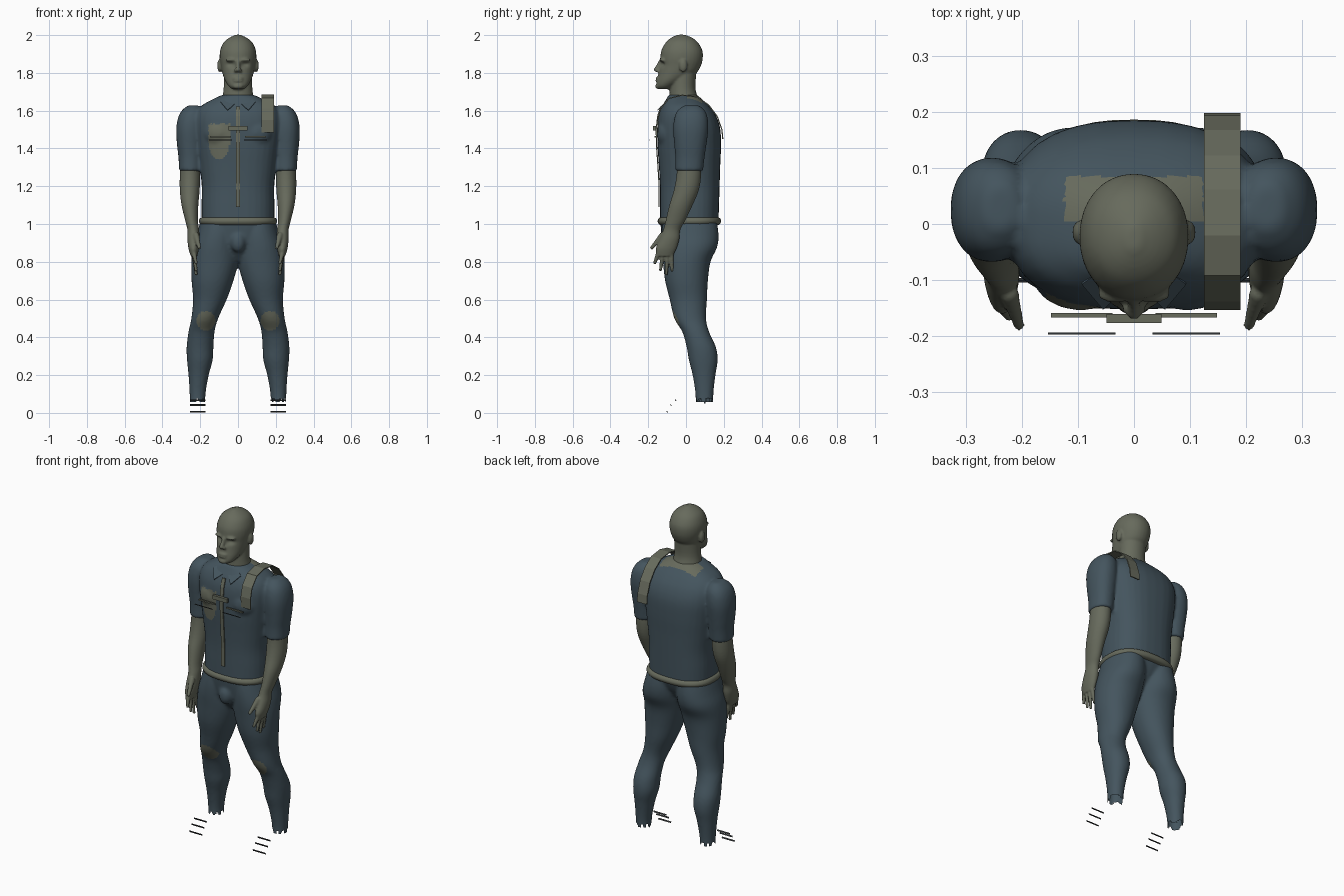
import bpy, bmesh, math
from mathutils import Matrix, Vector

if "Cube" in bpy.data.objects:
    bpy.data.objects.remove(bpy.data.objects["Cube"])


def material(name, rgb):
    m = bpy.data.materials.new(name)
    m.diffuse_color = (*rgb, 1)
    m.use_nodes = True
    m.node_tree.nodes["Principled BSDF"].inputs["Base Color"].default_value = m.diffuse_color
    return m


OLIVE = material("olive", (0.135, 0.145, 0.108))
BLUE = material("blue_grey", (0.058, 0.09, 0.112))
DARK = material("dark_cord", (0.03, 0.034, 0.036))


def spline(a, b, c, d, t):
    return 0.5 * (2 * b + (c - a) * t + (2 * a - 5 * b + 4 * c - d) * t * t
                  + (3 * b - a - 3 * c + d) * t ** 3)


def loft(bm, rings, power=2.0, sign=1, segs=32, steps=4):
    """Smooth closed body through horizontal sections (z, x0, x1, y0, y1)."""
    n, rows = len(rings), []
    for i in range(n - 1):
        quad = [rings[max(i - 1, 0)], rings[i], rings[i + 1], rings[min(i + 2, n - 1)]]
        for k in range(steps):
            rows.append([spline(*v, k / steps) for v in zip(*quad)])
    rows.append(rings[-1])
    loops = []
    for z, x0, x1, y0, y1 in rows:
        loop = []
        for k in range(segs):
            a = 2 * math.pi * k / segs
            c, s = math.cos(a), math.sin(a)
            px = math.copysign(abs(c) ** (2 / power), c) * (x1 - x0) / 2 + (x0 + x1) / 2
            py = math.copysign(abs(s) ** (2 / power), s) * (y1 - y0) / 2 + (y0 + y1) / 2
            loop.append(bm.verts.new((sign * px, py, z)))
        loops.append(loop)
    for p, q in zip(loops, loops[1:]):
        for k in range(segs):
            j = (k + 1) % segs
            bm.faces.new((p[k], p[j], q[j], q[k]))
    bm.faces.new(loops[0][::-1])
    bm.faces.new(loops[-1])


def ball(bm, centre, size):
    bmesh.ops.create_uvsphere(bm, u_segments=16, v_segments=10, radius=1,
                              matrix=Matrix.Translation(centre) @ Matrix.Diagonal((*size, 1)))


def finger(bm, p, q, r0, r1, count=9):
    for k in range(count):
        t = k / (count - 1)
        r = r0 + (r1 - r0) * t
        ball(bm, Vector(p).lerp(Vector(q), t), (r, r, r))


def finish(name, bm, mats, voxel=0, smooth=0, round_shade=True):
    """Make an object; optionally fuse its overlapping pieces into one skin."""
    bmesh.ops.recalc_face_normals(bm, faces=bm.faces[:])
    me = bpy.data.meshes.new(name)
    bm.to_mesh(me)
    bm.free()
    ob = bpy.data.objects.new(name, me)
    bpy.context.scene.collection.objects.link(ob)
    if voxel:
        mod = ob.modifiers.new("fuse", 'REMESH')
        mod.mode, mod.voxel_size = 'VOXEL', voxel
        mod = ob.modifiers.new("relax", 'SMOOTH')
        mod.factor, mod.iterations = 0.5, smooth
        dg = bpy.context.evaluated_depsgraph_get()
        me = bpy.data.meshes.new_from_object(ob.evaluated_get(dg))
        ob.modifiers.clear()
        ob.data = me
    me.materials.clear()
    for m in mats:
        me.materials.append(m)
    for p in me.polygons:
        p.use_smooth = round_shade
        p.material_index = 0
    return ob


def box(name, centre, size, mat, tilt=0):
    bm = bmesh.new()
    bmesh.ops.create_cube(bm, size=1, matrix=Matrix.Translation(centre)
                          @ Matrix.Rotation(tilt, 4, 'X') @ Matrix.Diagonal((*size, 1)))
    return finish(name, bm, [mat], round_shade=False)


def ribbon(name, path, x0, x1, thick, mat):
    """Flat band of constant width following (y, z) points."""
    bm = bmesh.new()
    rows = [[bm.verts.new((x, y, z)) for x in (x0, x1)] for y, z in path]
    for a, b in zip(rows, rows[1:]):
        bm.faces.new((a[0], a[1], b[1], b[0]))
    ob = finish(name, bm, [mat], round_shade=False)
    mod = ob.modifiers.new("thickness", 'SOLIDIFY')
    mod.thickness, mod.offset = thick, 0


# Head and neck
bm = bmesh.new()
loft(bm, [(z, -w, w, a, b) for z, w, a, b in [
    (1.60, .10, -.09, .09), (1.66, .085, -.088, .066), (1.72, .076, -.085, .05), (1.80, .075, -.08, .055)]])
loft(bm, [(z, -w, w, a, b) for z, w, a, b in [
    (1.714, .03, -.148, -.08), (1.73, .05, -.157, -.06), (1.76, .069, -.153, -.01),
    (1.80, .083, -.145, .055), (1.84, .091, -.138, .08), (1.88, .097, -.136, .089),
    (1.92, .094, -.13, .086), (1.96, .077, -.108, .064), (1.985, .048, -.08, .034),
    (2.002, .012, -.045, -.005)]], power=2.1)
finger(bm, (0, -.136, 1.86), (0, -.158, 1.818), .010, .013)
ball(bm, (0, -.15, 1.729), (.027, .013, .014))
for z in (1.771, 1.758):
    ball(bm, (0, -.149, z), (.028, .013, .007))
for s in (-1, 1):
    ball(bm, (s * .012, -.149, 1.812), (.010, .013, .009))
    ball(bm, (s * .034, -.124, 1.868), (.033, .018, .009))
    ball(bm, (s * .097, -.015, 1.838), (.013, .022, .035))
head = finish("head", bm, [OLIVE], .006, 3)
for v in head.data.vertices:            # eye sockets
    for s in (-1, 1):
        d = ((v.co.x - s * .036) / .022) ** 2 + ((v.co.z - 1.845) / .014) ** 2
        if v.co.y < -.06:
            v.co.y += .013 * math.exp(-d)

# Shirt with short sleeves
bm = bmesh.new()
loft(bm, [(z, -w, w, a, b) for z, w, a, b in [
    (1.01, .192, -.138, .172), (1.10, .193, -.138, .175), (1.20, .192, -.138, .178),
    (1.30, .203, -.143, .181), (1.40, .216, -.150, .185), (1.50, .228, -.153, .182),
    (1.57, .225, -.146, .16), (1.62, .20, -.128, .125), (1.655, .145, -.108, .09),
    (1.683, .085, -.092, .06)]], power=2.5)
for s in (-1, 1):
    loft(bm, [(1.628, .21, .265, -.01, .07), (1.60, .185, .298, -.045, .10),
              (1.56, .18, .318, -.062, .115), (1.50, .18, .327, -.068, .118),
              (1.42, .185, .323, -.062, .108), (1.35, .19, .315, -.056, .098),
              (1.28, .193, .312, -.056, .09)], power=2.2, sign=s)
    ball(bm, (s * .095, -.085, 1.48), (.09, .07, .085))
shirt = finish("shirt", bm, [BLUE, OLIVE], .009, 4)
for p in shirt.data.polygons:
    x, y, z = p.center
    low = ((x + .10) / .056) ** 2 + ((z - 1.44) / .10) ** 2 < 1
    chest = y < -.07 and abs(x + .10) < .056 and (1.44 < z < 1.53 or (z <= 1.44 and low))
    nape = abs(x) < .125 and 0 < y < .085 and z > 1.63
    p.material_index = int(chest or nape)

# Trousers
bm = bmesh.new()
loft(bm, [(.80, -.04, .04, -.06, .05), (.87, -.10, .10, -.115, .09),
          (.95, -.195, .195, -.13, .14), (1.03, -.195, .195, -.138, .17)], power=2.3)
ball(bm, (0, -.115, .905), (.04, .035, .055))
for s in (-1, 1):
    loft(bm, [(.02, .172, .255, .05, .145), (.10, .172, .256, .05, .145), (.20, .155, .262, .035, .156),
              (.28, .134, .27, .015, .168), (.35, .13, .272, .003, .158), (.43, .124, .262, -.02, .122),
              (.50, .105, .247, -.062, .106), (.60, .06, .238, -.086, .111), (.70, .024, .246, -.111, .116),
              (.80, -.002, .247, -.122, .13), (.88, -.005, .238, -.13, .166),
              (.95, -.005, .217, -.13, .172), (1.03, 0, .195, -.12, .16)], power=2.1, sign=s)
trousers = finish("trousers", bm, [BLUE, OLIVE], .009, 4)
for p in trousers.data.polygons:        # knee patches
    x, y, z = p.center
    inside = ((abs(x) - .17) / .05) ** 2 + ((z - .488) / .052) ** 2 < 1
    p.material_index = int(inside and p.normal.y < -.2)
bm = bmesh.new()                        # torn open hems
bm.from_mesh(trousers.data)
torn = [f for f in bm.faces if f.calc_center_median().z < .066 + .012 * math.sin(
    170 * f.calc_center_median().x + 130 * f.calc_center_median().y)]
bmesh.ops.delete(bm, geom=torn, context='FACES')
bm.to_mesh(trousers.data)
bm.free()

# Forearms and hands
for side, s in (("left", 1), ("right", -1)):
    bm = bmesh.new()
    loft(bm, [(.83, .215, .25, -.155, -.07), (.87, .208, .262, -.16, -.05), (.92, .204, .268, -.14, -.035),
              (.97, .206, .268, -.12, -.03), (1.02, .212, .28, -.107, -.003), (1.10, .21, .299, -.088, .035),
              (1.18, .203, .308, -.064, .068), (1.26, .2, .308, -.05, .08), (1.36, .205, .303, -.045, .08)],
         sign=s)
    for y0, y1, z1 in ((-.145, -.165, .795), (-.122, -.135, .758), (-.099, -.104, .737), (-.078, -.073, .757)):
        finger(bm, (s * .235, y0, .85), (s * .222, y1, z1), .0135, .009)
    finger(bm, (s * .222, -.125, .94), (s * .205, -.18, .875), .017, .010)
    finish(side + "_forearm", bm, [OLIVE], .005, 3)

# Belt
bm = bmesh.new()
loft(bm, [(z, -.193 - r, .193 + r, -.136 - r, .172 + r) for z, r in [
    (.994, -.004), (1.0, .008), (1.015, .014), (1.03, .008), (1.036, -.004)]], power=2.5, segs=48)
finish("belt", bm, [OLIVE])

# Shoulder strap and front placket
ribbon("shoulder_strap", [(-.148, 1.485), (-.15, 1.55), (-.135, 1.61), (-.09, 1.665), (-.02, 1.682),
                          (.06, 1.672), (.12, 1.63), (.165, 1.57), (.19, 1.50), (.195, 1.45)],
       .125, .19, .006, OLIVE)
ribbon("placket", [(-.143, 1.09), (-.142, 1.2), (-.148, 1.3), (-.155, 1.4), (-.158, 1.5),
                   (-.15, 1.57), (-.134, 1.62)], -.011, .011, .006, OLIVE)

# Chest clip, pocket edges, collar tabs, boot laces
box("chest_clip", (0, -.168, 1.508), (.098, .016, .024), OLIVE)
for side, s in (("left", 1), ("right", -1)):
    box(side + "_pocket_edge", (s * .093, -.195, 1.445), (.12, .003, .004), DARK)
    box(side + "_pocket_flap", (s * .093, -.163, 1.462), (.11, .008, .008), OLIVE)
    bm = bmesh.new()
    bm.faces.new([bm.verts.new((s * x, z - 1.75, z)) for x, z in
                  ((.093, 1.645), (.05, 1.677), (.014, 1.637), (.055, 1.60))])
    tab = finish(side + "_collar_tab", bm, [BLUE], round_shade=False)
    tab.modifiers.new("thickness", 'SOLIDIFY').thickness = .004
    for i, (y, z) in enumerate(((-.10, .006), (-.08, .041), (-.055, .067))):
        box(f"{side}_lace_{i + 1}", (s * .213, y, z), (.084, .004, .009), DARK, .5)
